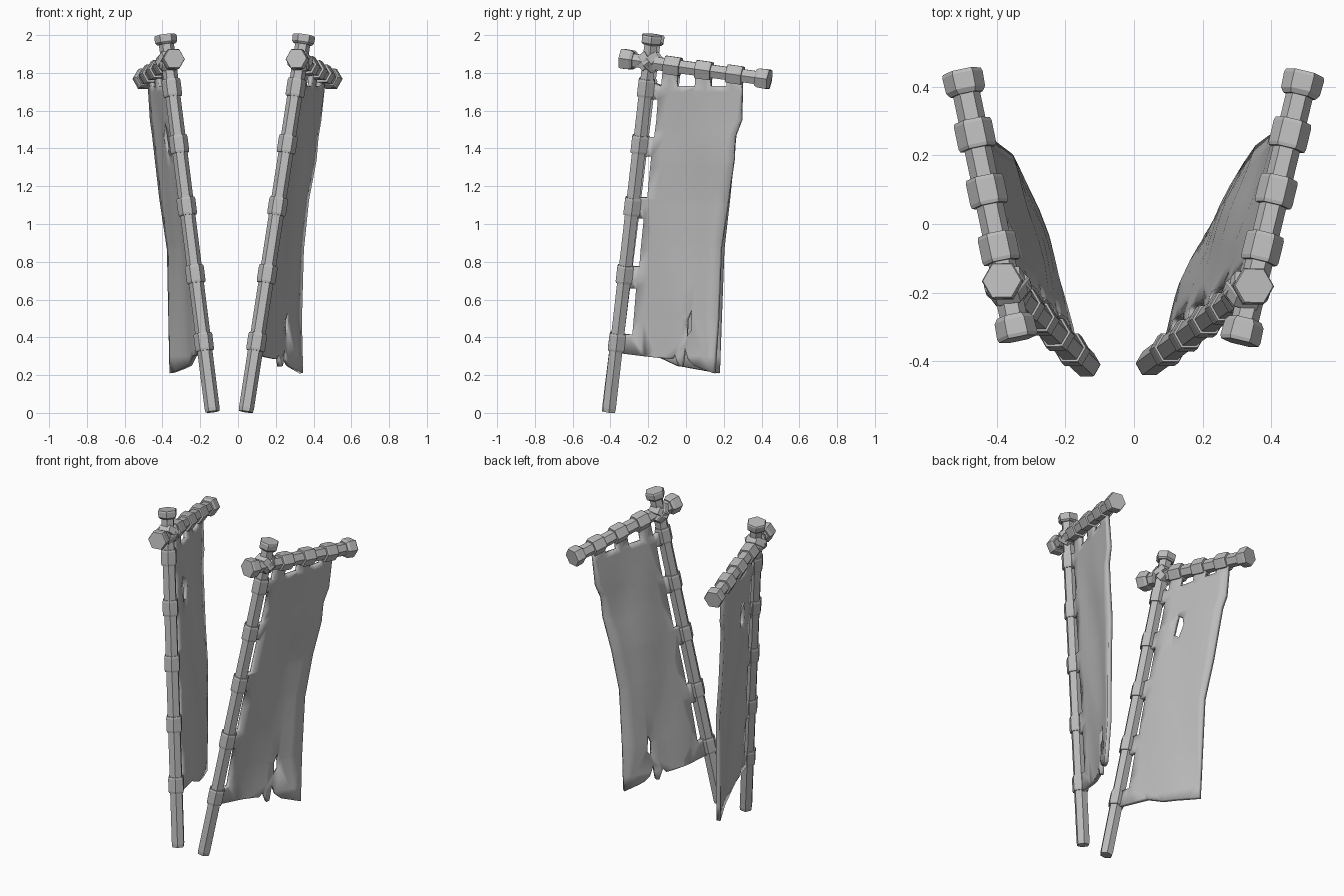
import bpy, bmesh, math
from mathutils import Vector

old = bpy.data.objects.get("Cube")
if old:
    bpy.data.objects.remove(old, do_unlink=True)

grey = bpy.data.materials.new("plain_grey")
grey.use_nodes = True
grey.diffuse_color = (0.5, 0.5, 0.5, 1)
grey.node_tree.nodes["Principled BSDF"].inputs["Base Color"].default_value = (0.5, 0.5, 0.5, 1)


def finish(name, bm):
    bmesh.ops.recalc_face_normals(bm, faces=bm.faces[:])
    mesh = bpy.data.meshes.new(name)
    bm.to_mesh(mesh)
    bm.free()
    mesh.materials.append(grey)
    obj = bpy.data.objects.new(name, mesh)
    bpy.context.collection.objects.link(obj)
    return obj


def rod(name, p, q, radii, stops=(0, 1), sides=6):
    """Hexagonal turned solid from p to q, with a radius at each stop."""
    axis = (q - p).normalized()
    u = (Vector((1, 0, 0)) - axis * axis.x).normalized()
    w = axis.cross(u)
    bm = bmesh.new()
    rings = []
    for r, t in zip(radii, stops):
        c = p.lerp(q, t)
        angles = [math.tau * i / sides for i in range(sides)]
        rings.append([bm.verts.new(c + (u * math.cos(a) + w * math.sin(a)) * r) for a in angles])
    for a, b in zip(rings, rings[1:]):
        for i in range(sides):
            j = (i + 1) % sides
            bm.faces.new((a[i], a[j], b[j], b[i]))
    bm.faces.new(rings[0])
    bm.faces.new(rings[-1])
    return finish(name, bm)


def band(name, centre, axis, radius, width):
    half = axis.normalized() * width / 2
    r = radius
    return rod(name, centre - half, centre + half, (r * 0.94, r, r, r * 0.94), (0, 0.12, 0.88, 1))


def cap(name, tip, axis, length):
    """Flared end cap whose outer face sits at tip."""
    return rod(name, tip - axis.normalized() * length, tip, (0.048, 0.058, 0.06, 0.056), (0, 0.2, 0.85, 1))


def cloth(name, foot, head, edge, bottom, hole, bow):
    """Cloth cut flat as (across, height), then draped between pole and outer edge."""
    outline = [(0, 1.76)]
    gaps = [(1.66, 1.46), (1.36, 1.14), (1.03, 0.775), (0.66, 0.415)]
    for hi, lo in gaps:
        outline += [(0, hi), (0.14, hi), (0.15, lo), (0, lo)]
    outline += [(0, 0.32)] + bottom + [(1, 0.21)]
    for s, top in ((0.92, 1.79), (0.59, 1.81), (0.24, 1.83)):
        outline += [(s + 0.08, 1.73)] if s < 0.9 else []
        outline += [(s + 0.08, top), (s - 0.08, top), (s - 0.08, 1.73)]
    bm = bmesh.new()
    for loop in (outline, hole):
        vs = [bm.verts.new((x, z, 0)) for x, z in loop]
        for i, v in enumerate(vs):
            bm.edges.new((v, vs[i - 1]))
    bmesh.ops.triangle_fill(bm, use_beauty=True, edges=bm.edges[:], normal=(0, 0, 1))

    # Cross cuts let the cloth bend
    cuts = [((k / 8, 0, 0), (1, 0, 0)) for k in range(1, 8)]
    cuts += [((0, e[0], 0), (0, 1, 0)) for e in edge]
    cuts += [((0, 0.3 + k * 0.2, 0), (0, 1, 0)) for k in range(8)]
    for co, no in cuts:
        bmesh.ops.bisect_plane(bm, geom=bm.verts[:] + bm.edges[:] + bm.faces[:],
                               plane_co=co, plane_no=no, dist=0.0005)

    def outer(z):
        if z >= edge[0][0]:
            return Vector((edge[0][1], edge[0][2], z))
        for (z1, x1, y1), (z0, x0, y0) in zip(edge, edge[1:]):
            if z >= z0:
                t = (z - z0) / (z1 - z0)
                return Vector((x0 + (x1 - x0) * t, y0 + (y1 - y0) * t, z))
        return Vector((edge[-1][1], edge[-1][2], z))

    for v in bm.verts:
        s, z = v.co.x, v.co.y
        p = foot.lerp(head, z / 2).lerp(outer(z), s)
        p.z = z
        drop = max(0, 1 - z / 1.75)
        p.x += bow * math.sin(math.pi * min(s, 1)) * drop
        p.x += 0.006 * math.sin(9 * s + 5 * z) * math.sin(math.pi * s) * min(1, drop * 6)
        v.co = p
    obj = finish(name, bm)
    solid = obj.modifiers.new("thickness", 'SOLIDIFY')
    solid.thickness = 0.024
    solid.offset = 0
    bpy.ops.object.select_all(action='DESELECT')
    obj.select_set(True)
    bpy.context.view_layer.objects.active = obj
    bpy.ops.object.shade_smooth_by_angle(angle=math.radians(30))
    return obj


def banner(side, foot, head, front, back, edge, bottom, hole, bow):
    foot, head, front, back = map(Vector, (foot, head, front, back))
    up, along = (head - foot).normalized(), (back - front).normalized()
    # Pole, crossbar and end caps
    rod(side + "_pole", foot, head - up * 0.01, (0.037, 0.04, 0.04), (0, 0.01, 1))
    rod(side + "_crossbar", front, back, (0.04, 0.04))
    cap(side + "_pole_cap", head, up, 0.05)
    cap(side + "_crossbar_front_cap", front, -along, 0.07)
    cap(side + "_crossbar_back_cap", back, along, 0.07)
    # Crossed lashing at the joint
    joint = foot.lerp(head, 0.93)
    for n, axis in enumerate((up + along, up - along)):
        band(f"{side}_lashing_{n + 1}", joint, axis, 0.068, 0.045)
    # Cloth loops around the pole and the bar
    for n, z in enumerate((1.72, 1.42, 1.09, 0.73, 0.37)):
        band(f"{side}_pole_loop_{n + 1}", foot.lerp(head, z / 2), up, 0.05, 0.095)
    for n, y in enumerate((-0.07, 0.095, 0.26)):
        t = (y - front.y) / (back.y - front.y)
        band(f"{side}_bar_loop_{n + 1}", front.lerp(back, t), along, 0.056, 0.085)
    cloth(side + "_cloth", foot, head, edge, bottom, hole, bow)


# Left banner: torn hem with a slit
banner("left", (0.042, -0.408, 0.006), (0.35, -0.18, 2.0),
       (0.308, -0.345, 1.876), (0.498, 0.44, 1.765),
       [(1.79, 0.455, 0.30), (1.55, 0.43, 0.295), (1.46, 0.415, 0.26), (1.34, 0.405, 0.255),
        (1.13, 0.365, 0.225), (0.865, 0.338, 0.185), (0.49, 0.328, 0.17), (0.21, 0.335, 0.15)],
       [(0.3, 0.30), (0.57, 0.285), (0.6, 0.31), (0.65, 0.245), (0.68, 0.25), (0.69, 0.35),
        (0.74, 0.28), (0.8, 0.25)],
       [(0.7, 0.40), (0.75, 0.44), (0.73, 0.55), (0.69, 0.49)], -0.04)

# Right banner: plain hem with a hole near the top
banner("right", (-0.135, -0.412, 0.006), (-0.385, -0.165, 2.0),
       (-0.338, -0.335, 1.876), (-0.502, 0.445, 1.765),
       [(1.79, -0.47, 0.30), (1.55, -0.455, 0.29), (1.48, -0.445, 0.265), (1.13, -0.405, 0.23),
        (0.865, -0.365, 0.20), (0.21, -0.352, 0.175)],
       [(0.4, 0.30), (0.6, 0.25)],
       [(0.36, 1.40), (0.45, 1.37), (0.49, 1.45), (0.45, 1.50), (0.36, 1.53)], 0.025)
